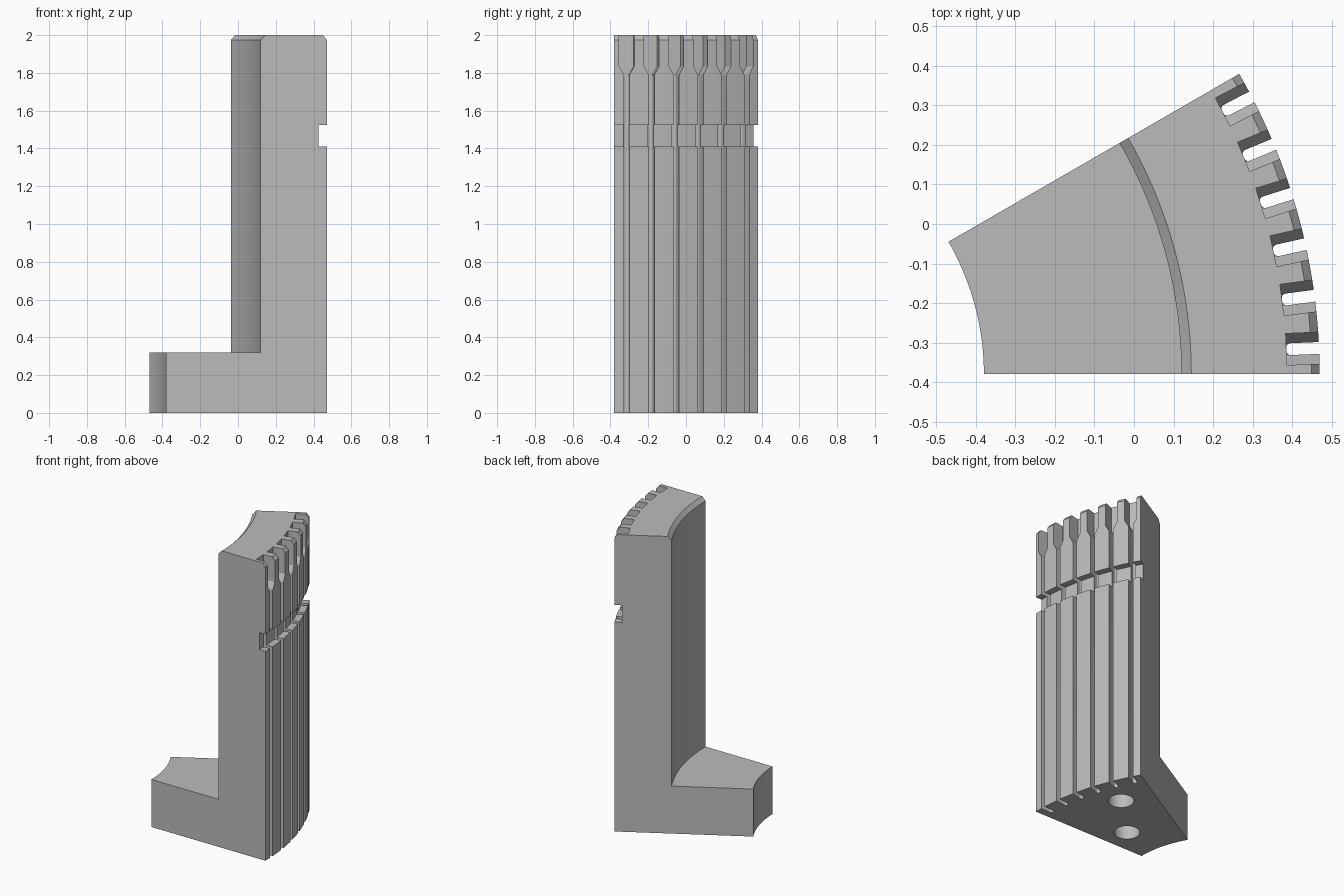
import bpy, bmesh, math
from mathutils import Matrix, Vector

if "Cube" in bpy.data.objects:
    bpy.data.objects.remove(bpy.data.objects["Cube"], do_unlink=True)

CENTRE = Vector((-1.05, -0.38, 0))    # axis of the ring sector
SPAN = math.radians(30)
STEPS = 36
PITCH = math.radians(5)
R_OUT, R_SLOT = 1.52, 1.437

mat = bpy.data.materials.new("plain grey")
mat.use_nodes = True
grey = (0.5, 0.5, 0.5, 1)
mat.diffuse_color = grey
mat.node_tree.nodes["Principled BSDF"].inputs["Base Color"].default_value = grey


def make_object(name, bm):
    bmesh.ops.recalc_face_normals(bm, faces=bm.faces)
    mesh = bpy.data.meshes.new(name)
    bm.to_mesh(mesh)
    bm.free()
    mesh.materials.append(mat)
    obj = bpy.data.objects.new(name, mesh)
    bpy.context.collection.objects.link(obj)
    return obj


def at_angle(a):
    return Matrix.Translation(CENTRE) @ Matrix.Rotation(a, 4, "Z")


def prism(bm, points, direction, matrix):
    """Closed outline extruded along a direction, then placed."""
    low = [bm.verts.new(matrix @ Vector(p)) for p in points]
    high = [bm.verts.new(matrix @ (Vector(p) + Vector(direction))) for p in points]
    bm.faces.new(low)
    bm.faces.new(high[::-1])
    n = len(points)
    for i in range(n):
        j = (i + 1) % n
        bm.faces.new((low[i], low[j], high[j], high[i]))


# L-shaped section swept round the axis, with ring groove and chamfered top
section = [(0.67, 0), (R_OUT, 0), (R_OUT, 1.41), (1.475, 1.41), (1.475, 1.525),
           (R_OUT, 1.525), (R_OUT, 1.975), (1.5, 2), (1.195, 2), (1.17, 1.975),
           (1.17, 0.32), (0.67, 0.32)]
bm = bmesh.new()
rings = []
for s in range(STEPS + 1):
    m = at_angle(SPAN * s / STEPS)
    rings.append([bm.verts.new(m @ Vector((r, 0, z))) for r, z in section])
for a, b in zip(rings, rings[1:]):
    for i in range(len(section)):
        j = (i + 1) % len(section)
        bm.faces.new((a[i], a[j], b[j], b[i]))
bm.faces.new(rings[0])
bm.faces.new(rings[-1][::-1])
segment = make_object("ring_segment", bm)

# Narrow round-cornered slots between the teeth, full height
HALF, ROUND = 0.015, 0.011
outline = [(1.6, -HALF, -0.1)]
for side in (-1, 1):
    corner = []
    for k in range(5):
        t = math.pi / 2 * k / 4
        corner.append((R_SLOT + ROUND - ROUND * math.sin(t),
                       side * (HALF - ROUND + ROUND * math.cos(t)), -0.1))
    outline += corner if side < 0 else corner[::-1]
outline.append((1.6, HALF, -0.1))
slots, mouths = bmesh.new(), bmesh.new()
# Flared mouth at the top of each slot
flare = [(-0.013, 1.787), (0.013, 1.787), (0.04, 1.835), (0.04, 2.1),
         (-0.04, 2.1), (-0.04, 1.835)]
for k in range(6):
    m = at_angle(PITCH * (k + 0.5))
    prism(slots, outline, (0, 0, 2.3), m)
    prism(mouths, [(R_SLOT, y, z) for y, z in flare], (0.2, 0, 0), m)

# Two blind holes in the underside
holes = bmesh.new()
for radius, degrees in ((1.28, 20), (0.94, 10)):
    m = at_angle(math.radians(degrees)) @ Matrix.Translation((radius, 0, 0.05))
    bmesh.ops.create_cone(holes, cap_ends=True, segments=40, radius1=0.08,
                          radius2=0.08, depth=0.3, matrix=m)

cutters = [make_object("slot_cutter", slots), make_object("mouth_cutter", mouths),
           make_object("hole_cutter", holes)]
for cutter in cutters:
    cutter.hide_render = True
    mod = segment.modifiers.new(cutter.name, "BOOLEAN")
    mod.operation = "DIFFERENCE"
    mod.solver = "EXACT"
    mod.object = cutter

# Apply the cuts and drop the cutters
bpy.context.view_layer.update()
evaluated = segment.evaluated_get(bpy.context.evaluated_depsgraph_get())
result = bpy.data.meshes.new_from_object(evaluated)
segment.modifiers.clear()
segment.data = result
for cutter in cutters:
    bpy.data.objects.remove(cutter, do_unlink=True)

bpy.ops.object.select_all(action="DESELECT")
segment.select_set(True)
bpy.context.view_layer.objects.active = segment
bpy.ops.object.shade_smooth_by_angle(angle=math.radians(25))
